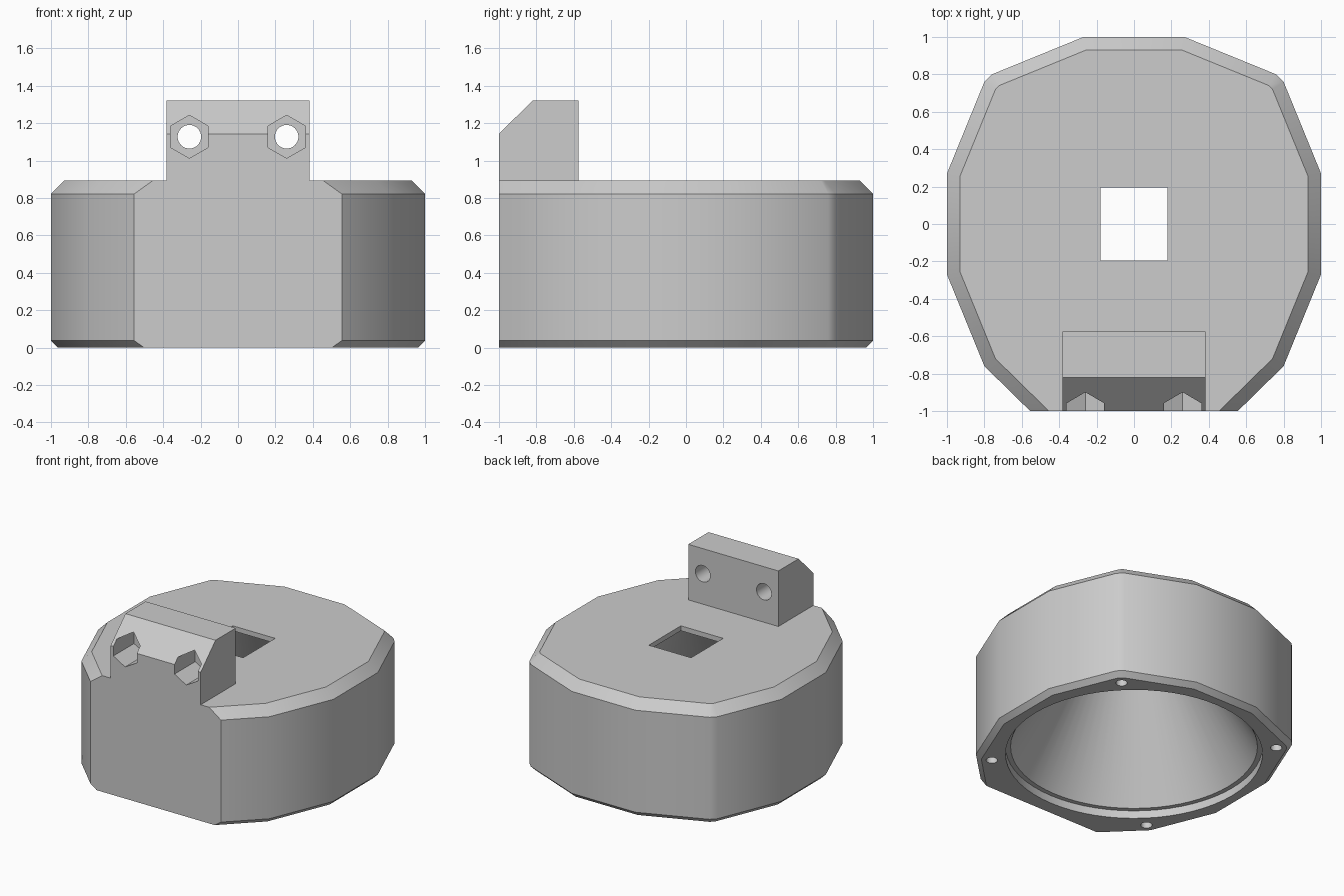
import bpy, bmesh, math
from mathutils import Vector, Matrix

if "Cube" in bpy.data.objects:
    bpy.data.objects.remove(bpy.data.objects["Cube"])

grey = bpy.data.materials.new("matte_grey")
grey.diffuse_color = (0.604, 0.604, 0.604, 1)
grey.use_nodes = True
grey.node_tree.nodes["Principled BSDF"].inputs["Base Color"].default_value = grey.diffuse_color


def make(name, bm):
    bmesh.ops.recalc_face_normals(bm, faces=bm.faces)
    me = bpy.data.meshes.new(name)
    bm.to_mesh(me)
    bm.free()
    me.materials.append(grey)
    ob = bpy.data.objects.new(name, me)
    bpy.context.collection.objects.link(ob)
    return ob


def loft(name, rings, cut_front=None):
    """Skin equal-length rings of points, optionally trimmed flat at y = cut_front."""
    bm = bmesh.new()
    rows = [[bm.verts.new(p) for p in r] for r in rings]
    n = len(rows[0])
    for a, b in zip(rows, rows[1:]):
        for i in range(n):
            j = (i + 1) % n
            bm.faces.new((a[i], a[j], b[j], b[i]))
    bm.faces.new(rows[0])
    bm.faces.new(rows[-1])
    if cut_front is not None:
        bmesh.ops.bisect_plane(bm, geom=bm.verts[:] + bm.edges[:] + bm.faces[:],
                               plane_co=(0, cut_front, 0), plane_no=(0, -1, 0), clear_outer=True)
        bmesh.ops.holes_fill(bm, edges=[e for e in bm.edges if e.is_boundary])
    return make(name, bm)


def inset(pts, d):
    """Offset a counter-clockwise outline inward by d with mitred corners."""
    out = []
    for i, p in enumerate(pts):
        a = (p - pts[i - 1]).normalized()
        b = (pts[(i + 1) % len(pts)] - p).normalized()
        na, nb = Vector((-a.y, a.x)), Vector((-b.y, b.x))
        out.append(p + (na + nb) * d / (1 + na.dot(nb)))
    return out


def circle(r, z, n=64):
    return [(r * math.cos(2 * math.pi * i / n), r * math.sin(2 * math.pi * i / n), z) for i in range(n)]


def prism(name, r, n, length, loc, along_y=False, turn=0):
    """Cylinder or hexagon starting at loc and running along +z or +y."""
    ob = loft(name, [circle(r, 0, n), circle(r, length, n)])
    m = Matrix.Translation(loc)
    if along_y:
        m = m @ Matrix.Rotation(-math.pi / 2, 4, 'X') @ Matrix.Rotation(turn, 4, 'Z')
    ob.data.transform(m)
    return ob


def boolean(target, tool, op):
    mod = target.modifiers.new(op, 'BOOLEAN')
    mod.operation, mod.solver, mod.object = op, 'EXACT', tool
    bpy.context.view_layer.objects.active = target
    bpy.ops.object.modifier_apply(modifier=mod.name)
    bpy.data.objects.remove(tool)


# Housing: faceted outline with chamfered top and bottom, trimmed flat at the front
half = [(0.30, -1.25), (0.80, -0.76), (1, -0.27), (1, 0.27), (0.80, 0.76), (0.76, 0.80), (0.27, 1)]
outline = [Vector(p) for p in half] + [Vector((-x, y)) for x, y in reversed(half)]
levels = [(0.037, 0), (0, 0.037), (0, 0.821), (0.07, 0.893)]
housing = loft("housing", [[(p.x, p.y, z) for p in inset(outline, d)] for d, z in levels], -1)

# Mounting block on the top front edge, with a sloped front
side = [(-1, 0.6), (-0.575, 0.6), (-0.575, 1.32), (-0.82, 1.32), (-1, 1.143)]
block = loft("mounting_block", [[(x, y, z) for y, z in side] for x in (-0.383, 0.383)])
boolean(housing, block, 'UNION')

# Conical cavity with a stepped rim below and a rectangular window above
boolean(housing, loft("cavity", [circle(0.86, 0), circle(0.86, 0.06), circle(0.38, 0.855)]), 'DIFFERENCE')
rect = [(-0.18, -0.195), (0.18, -0.195), (0.18, 0.195), (-0.18, 0.195)]
boolean(housing, loft("window", [[(x, y, z) for x, y in rect] for z in (0.8, 1.0)]), 'DIFFERENCE')
boolean(housing, prism("base_recess", 0.895, 64, 0.16, (0, 0, -0.1)), 'DIFFERENCE')

for sx in (-1, 1):
    # Bolt holes with hexagonal nut pockets through the block
    at = (sx * 0.26, -1.1, 1.127)
    boolean(housing, prism("nut_pocket", 0.115, 6, 0.35, at, True, math.pi / 6), 'DIFFERENCE')
    boolean(housing, prism("bolt_hole", 0.063, 32, 0.7, at, True), 'DIFFERENCE')
    # Screw holes in the base corners
    for sy in (-1, 1):
        boolean(housing, prism("screw_hole", 0.04, 24, 0.3, (sx * 0.703, sy * 0.703, -0.1)), 'DIFFERENCE')

bpy.ops.object.select_all(action='DESELECT')
housing.select_set(True)
bpy.context.view_layer.objects.active = housing
bpy.ops.object.shade_smooth_by_angle(angle=math.radians(30))
